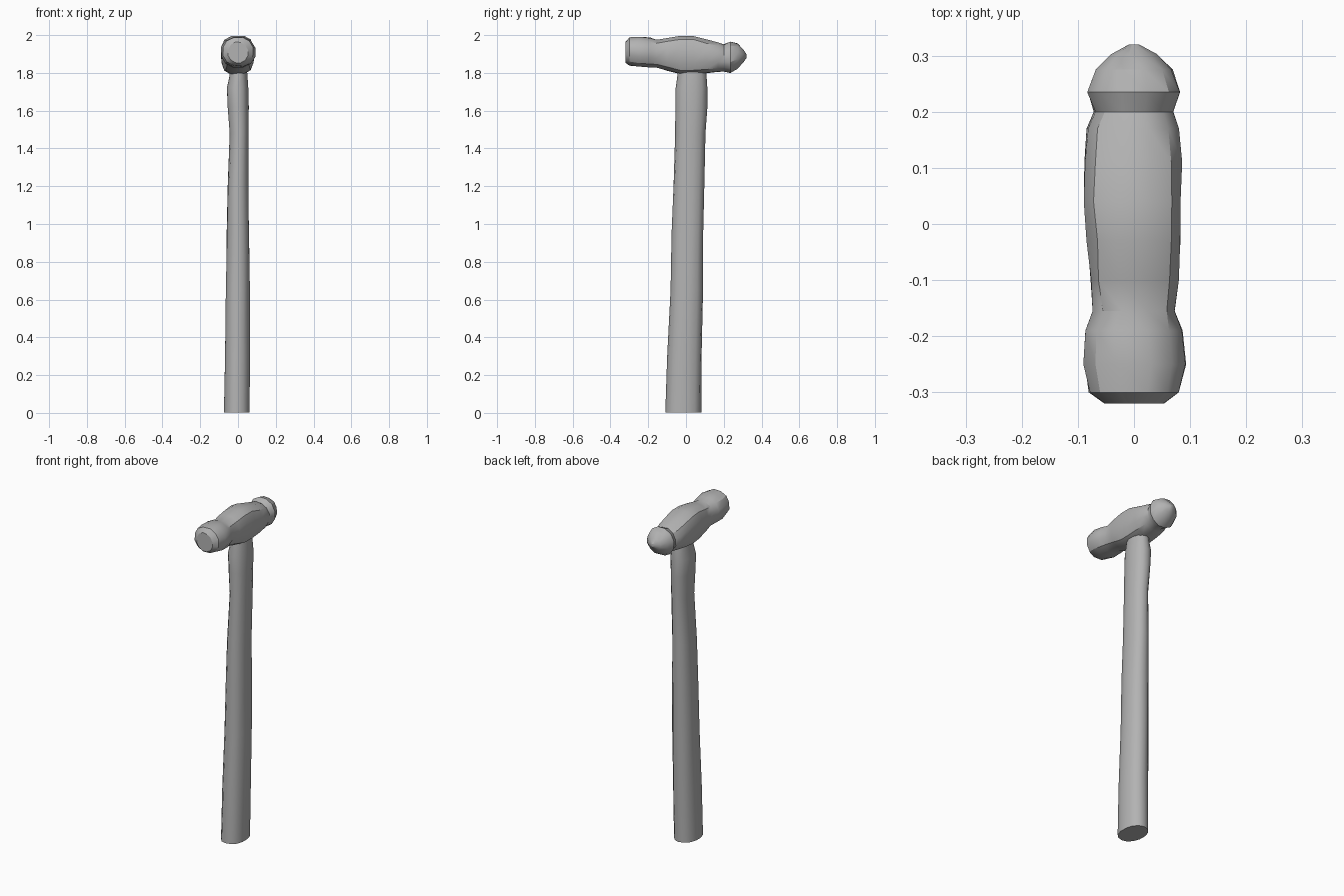
import bpy, bmesh, math, random
from mathutils import Vector

random.seed(4)
old = bpy.data.objects.get("Cube")
if old:
    bpy.data.objects.remove(old, do_unlink=True)

grey = bpy.data.materials.new("worn grey")
grey.use_nodes = True
colour = (0.45, 0.45, 0.45, 1)
grey.diffuse_color = colour
grey.node_tree.nodes["Principled BSDF"].inputs["Base Color"].default_value = colour


def loft(name, rings, place, sides, wobble, angle):
    """Skin rings of (position, a_min, a_max, b_min, b_max, roundness) and cap the ends."""
    bm = bmesh.new()
    loops = []
    for t, a0, a1, b0, b1, power in rings:
        loop = []
        for i in range(sides):
            turn = math.tau * (i + 0.5) / sides
            c, s = math.cos(turn), math.sin(turn)
            a = (a0 + a1) / 2 + (a1 - a0) / 2 * math.copysign(abs(c) ** power, c)
            b = (b0 + b1) / 2 + (b1 - b0) / 2 * math.copysign(abs(s) ** power, s)
            a += random.uniform(-wobble, wobble)
            b += random.uniform(-wobble, wobble)
            loop.append(bm.verts.new(Vector(place(t, a, b))))
        loops.append(loop)
    for low, high in zip(loops, loops[1:]):
        for i in range(sides):
            j = (i + 1) % sides
            bm.faces.new((low[i], low[j], high[j], high[i]))
    bm.faces.new(loops[0])
    bm.faces.new(loops[-1])
    bmesh.ops.recalc_face_normals(bm, faces=bm.faces)
    mesh = bpy.data.meshes.new(name)
    bm.to_mesh(mesh)
    bm.free()
    mesh.materials.append(grey)
    obj = bpy.data.objects.new(name, mesh)
    bpy.context.collection.objects.link(obj)
    bpy.ops.object.select_all(action='DESELECT')
    obj.select_set(True)
    bpy.context.view_layer.objects.active = obj
    bpy.ops.object.shade_smooth_by_angle(angle=math.radians(angle))
    return obj


# Handle: oval shaft leaning slightly back, waisted below the head
handle_rings = [
    (0.003, -0.075, 0.062, -0.11, 0.08, 0.9),
    (0.30, -0.07, 0.064, -0.10, 0.083, 0.9),
    (0.65, -0.065, 0.063, -0.083, 0.09, 0.9),
    (0.95, -0.06, 0.06, -0.075, 0.092, 0.9),
    (1.20, -0.055, 0.055, -0.067, 0.097, 0.9),
    (1.48, -0.046, 0.055, -0.056, 0.102, 0.9),
    (1.62, -0.057, 0.057, -0.056, 0.112, 0.9),
    (1.72, -0.06, 0.055, -0.055, 0.113, 0.9),
    (1.78, -0.047, 0.05, -0.045, 0.108, 0.9),
    (1.86, -0.045, 0.045, -0.04, 0.10, 0.9),
]
loft("handle", handle_rings, lambda t, a, b: (a, b, max(t, 0)), 14, 0.0015, 40)

# Head: striking face, collar, boxy eye, neck and domed peen along y
head_rings = [
    (-0.32, -0.055, 0.055, 1.85, 1.965, 1.0),
    (-0.30, -0.083, 0.083, 1.838, 1.99, 0.95),
    (-0.25, -0.092, 0.094, 1.83, 1.992, 0.9),
    (-0.19, -0.09, 0.088, 1.826, 1.988, 0.9),
    (-0.155, -0.074, 0.076, 1.825, 1.977, 0.85),
    (-0.10, -0.08, 0.08, 1.81, 1.985, 0.75),
    (-0.03, -0.085, 0.083, 1.793, 1.998, 0.7),
    (0.04, -0.091, 0.085, 1.79, 1.999, 0.7),
    (0.11, -0.09, 0.087, 1.797, 1.978, 0.75),
    (0.17, -0.086, 0.084, 1.803, 1.962, 0.85),
    (0.20, -0.073, 0.074, 1.806, 1.952, 0.95),
    (0.235, -0.085, 0.086, 1.798, 1.967, 0.95),
    (0.275, -0.07, 0.07, 1.822, 1.957, 1.0),
    (0.303, -0.04, 0.04, 1.855, 1.925, 1.0),
    (0.32, -0.01, 0.01, 1.88, 1.90, 1.0),
]
loft("head", head_rings, lambda t, a, b: (a, t, b), 12, 0.002, 32)
